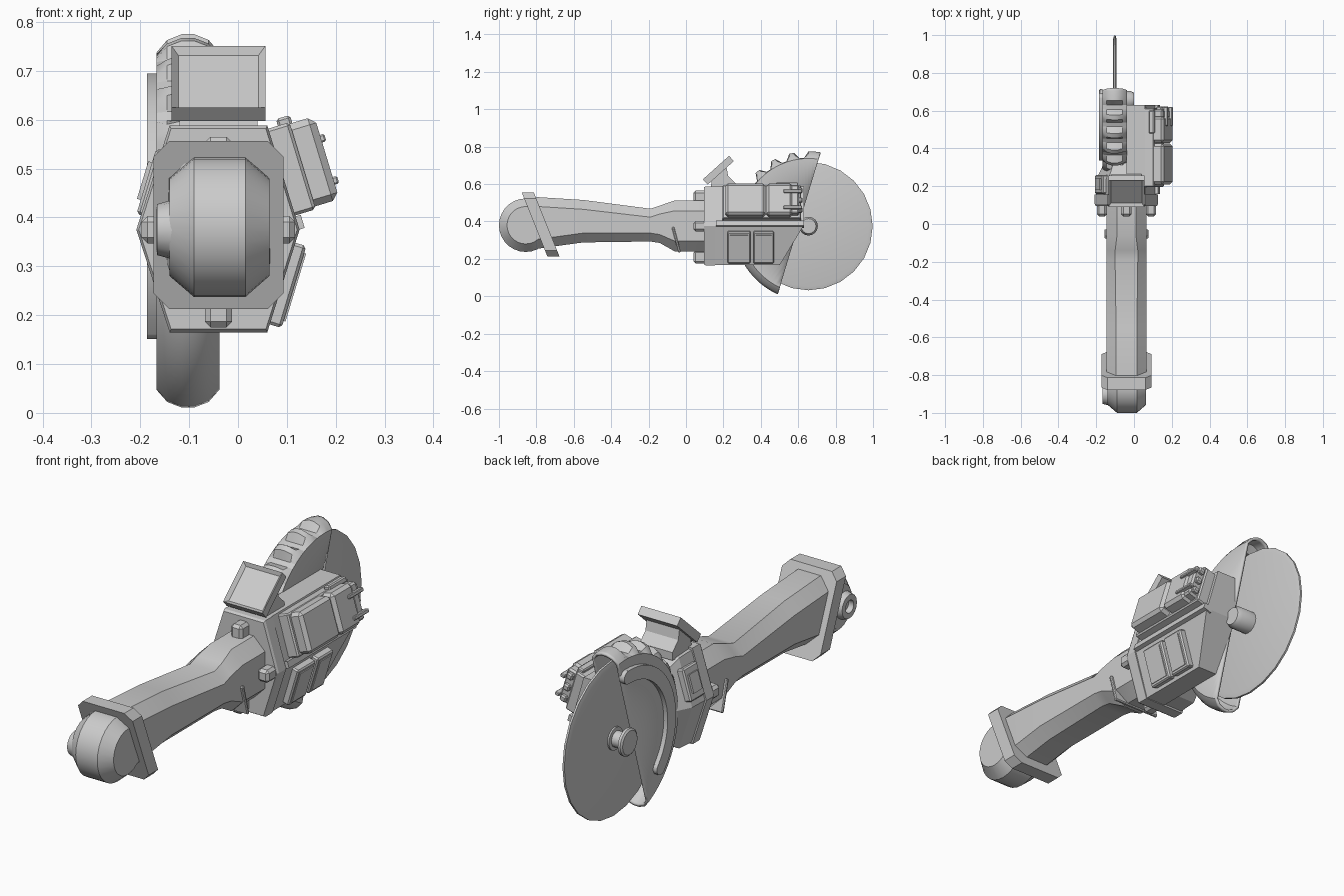
import bpy, bmesh
from math import sin, cos, pi, radians
from mathutils import Vector, Matrix

if "Cube" in bpy.data.objects:
    bpy.data.objects.remove(bpy.data.objects["Cube"])

CX, CZ = -0.04, 0.375          # axis of handle and collar
DY, DZ = 0.655, 0.375          # disc centre


def finish(name, bm, smooth=False):
    bmesh.ops.recalc_face_normals(bm, faces=bm.faces)
    me = bpy.data.meshes.new(name)
    bm.to_mesh(me)
    bm.free()
    ob = bpy.data.objects.new(name, me)
    bpy.context.collection.objects.link(ob)
    if smooth:
        bpy.ops.object.select_all(action='DESELECT')
        ob.select_set(True)
        bpy.context.view_layer.objects.active = ob
        bpy.ops.object.shade_smooth_by_angle(angle=radians(28))
    return ob


def loft_bm(rings):
    bm = bmesh.new()
    vs = [[bm.verts.new(p) for p in r] for r in rings]
    n = len(vs[0])
    for a, b in zip(vs, vs[1:]):
        for i in range(n):
            j = (i + 1) % n
            bm.faces.new((a[i], a[j], b[j], b[i]))
    bm.faces.new(vs[0])
    bm.faces.new(vs[-1])
    return bm


def loft(name, rings, smooth=False):
    return finish(name, loft_bm(rings), smooth)


def prism_x(name, yz, x0, x1):
    return loft(name, [[(x, y, z) for y, z in yz] for x in (x0, x1)])


def lathe_rings(prof, cy, cz, n, rfun=lambda r, a: r):
    ang = [2 * pi * i / n for i in range(n)]
    return [[(x, cy + rfun(r, a) * cos(a), cz + rfun(r, a) * sin(a)) for a in ang] for x, r in prof]


def lathe(name, prof, cy, cz, n=24):
    return loft(name, lathe_rings(prof, cy, cz, n), True)


def box(name, lo, hi, bevel=0.0, mat=Matrix()):
    bm = bmesh.new()
    bmesh.ops.create_cube(bm, size=1)
    lo, hi = Vector(lo), Vector(hi)
    for v in bm.verts:
        v.co = (lo + hi) / 2 + v.co * (hi - lo)
    if bevel:
        bmesh.ops.bevel(bm, geom=bm.edges[:], offset=bevel, segments=1, affect='EDGES')
    bm.transform(mat)
    return finish(name, bm)


def side_box(name, u, y, n, up=1, right=1, bevel=0.0):
    """Box lying on a sloping body side: u up/down the slope, n outward."""
    ux, uz, nx, nz = -0.29 * right, 0.957 * up, 0.957 * right, 0.29 * up
    m = Matrix(((ux, 0, nx, CX + 0.165 * right), (0, 1, 0, 0), (uz, 0, nz, CZ), (0, 0, 0, 1)))
    return box(name, (u[0], y[0], n[0]), (u[1], y[1], n[1]), bevel, m)


def octagon(y, w, zb, zt, c, tilt=0.0):
    pts = [(-w, zb + c), (-w + c, zb), (w - c, zb), (w, zb + c),
           (w, zt - c), (w - c, zt), (-w + c, zt), (-w, zt - c)]
    return [(CX + x, y + tilt * (z - 0.385), z) for x, z in pts]


def hexagon(y, s=1.0):
    pts = [(-0.1, 0.213), (0.1, 0.213), (0.166, 0), (0.1, -0.21), (-0.1, -0.21), (-0.168, 0)]
    return [(CX + x * s, y, CZ + z * s) for x, z in pts]


# Handle
loft("handle", [octagon(*r) for r in (
    (-0.86, 0.1, 0.245, 0.525, 0.045), (-0.79, 0.105, 0.255, 0.53, 0.05),
    (-0.55, 0.105, 0.288, 0.515, 0.05), (-0.19, 0.105, 0.293, 0.468, 0.045),
    (-0.14, 0.105, 0.285, 0.485, 0.045), (-0.06, 0.105, 0.24, 0.512, 0.055),
    (0.12, 0.105, 0.24, 0.512, 0.055))], True)
lathe("handle_end_cap", [(-0.14, 0.1), (-0.09, 0.143), (0.015, 0.143), (0.064, 0.1)], -0.857, 0.38, 28)
lathe("cap_ring", [(-0.13, 0.062), (-0.166, 0.052), (-0.167, 0.028), (-0.143, 0.026)], -0.9, 0.375, 16)
loft("slanted_plate", [octagon(y, 0.133, 0.213, 0.556, 0.032, -0.4) for y in (-0.81, -0.745)])

# Strap under the handle
box("handle_strap", (-0.157, -0.007, -0.07), (0.077, 0.007, 0.07), 0.004,
    Matrix.Translation((0, -0.052, 0.302)) @ Matrix.Rotation(radians(15), 4, 'X'))

# Collar and its four bolts
loft("collar", [hexagon(0.095, 0.97), hexagon(0.105), hexagon(0.155)])
for i, (x, z) in enumerate(((0, 0.155), (0, -0.165), (0.13, 0), (-0.13, 0))):
    h, v = (0.028, 0.035) if x == 0 else (0.027, 0.028)
    box(f"collar_bolt_{i}", (CX + x - h, 0.04, CZ + z - v), (CX + x + h, 0.12, CZ + z + v), 0.012)

# Main body beside the disc, rear corner cut away
half = [(-0.04, 0.588), (0.057, 0.588), (0.119, 0.375), (0.057, 0.168), (-0.04, 0.168)]
bm = loft_bm([[(x, y, z) for x, z in half] for y in (0.15, 0.63)])
cut = bmesh.ops.bisect_plane(bm, geom=bm.verts[:] + bm.edges[:] + bm.faces[:],
                             plane_co=(0, 0.63, 0.38), plane_no=(0, 0.215, -0.13), clear_outer=True)
bmesh.ops.holes_fill(bm, edges=[e for e in cut['geom_cut'] if isinstance(e, bmesh.types.BMEdge)])
finish("motor_body", bm)
loft("body_front_block", [hexagon(0.15, 0.96), hexagon(0.24, 0.94),
                          [(min(x, 0.05) * 0.85, y, CZ + (z - CZ) * 0.8) for x, y, z in hexagon(0.33, 0.85)]])

# Battery box on the upper right slope
side_box("battery_base", (0.03, 0.216), (0.195, 0.615), (-0.02, 0.045), bevel=0.006)
side_box("battery_front", (0.036, 0.213), (0.21, 0.425), (0.02, 0.097), bevel=0.014)
side_box("battery_rear", (0.036, 0.213), (0.43, 0.57), (0.02, 0.097), bevel=0.014)
side_box("battery_latch", (0.045, 0.205), (0.56, 0.605), (0.02, 0.09), bevel=0.008)
for i, u in enumerate((0.07, 0.125, 0.18)):
    side_box(f"battery_knob_{i}", (u - 0.014, u + 0.014), (0.59, 0.622), (0.05, 0.08), bevel=0.006)
for i, u in enumerate((0.075, 0.165)):
    side_box(f"latch_nub_{i}", (u - 0.008, u + 0.008), (0.52, 0.62), (0.085, 0.106), bevel=0.003)
side_box("battery_top_clip", (0.205, 0.23), (0.48, 0.6), (0.02, 0.05), bevel=0.005)
side_box("side_rail", (0.0, 0.028), (0.16, 0.63), (-0.03, 0.012))

# Panels on the lower right and upper left slopes
for i, y in enumerate(((0.222, 0.345), (0.36, 0.47))):
    side_box(f"lower_panel_{i}", (0.028, 0.203), y, (-0.02, 0.024), up=-1, bevel=0.006)
    side_box(f"lower_panel_pad_{i}", (0.043, 0.188), (y[0] + 0.014, y[1] - 0.014), (0, 0.028), up=-1)
side_box("left_panel", (0.03, 0.17), (0.16, 0.26), (-0.03, 0.012), right=-1, bevel=0.006)
side_box("left_panel_pad", (0.06, 0.14), (0.18, 0.24), (-0.03, 0.02), right=-1)

# Display screen with a sunken face
bm = bmesh.new()
bmesh.ops.create_cube(bm, size=1)
bm.transform(Matrix.Diagonal((0.192, 0.188, 0.038, 1)))
bm.normal_update()
top = max(bm.faces, key=lambda f: f.normal.z)
bmesh.ops.inset_region(bm, faces=[top], thickness=0.02)
bmesh.ops.translate(bm, verts=top.verts[:], vec=(0, 0, -0.014))
bm.transform(Matrix.Translation((CX, 0.173, 0.674)) @ Matrix.Rotation(radians(42), 4, 'X'))
finish("display", bm)
prism_x("display_stem", [(0.14, 0.63), (0.215, 0.70), (0.225, 0.645), (0.265, 0.605),
                         (0.265, 0.57), (0.13, 0.57)], -0.12, 0.04)

# Cutting disc and hub
lathe("cutting_disc", [(-0.111, 0.323), (-0.106, 0.343), (-0.097, 0.343), (-0.092, 0.323)], DY, DZ, 24)
lathe("hub", [(-0.186, 0.052), (-0.18, 0.06), (-0.168, 0.06), (-0.166, 0.035), (-0.12, 0.035),
              (-0.118, 0.05), (-0.02, 0.05), (0.0, 0.04)], DY, DZ, 16)


# Disc guard: hollow shell with a notched rim, cut off along a chord
def notched(r, a):
    k = round(a / (2 * pi) * 96)
    return min(r, 0.366) if 25 <= k <= 41 and k % 4 in (1, 2) else r


prof = [(-0.167, 0.02), (-0.167, 0.362), (-0.145, 0.388), (-0.115, 0.4), (-0.09, 0.4),
        (-0.06, 0.388), (-0.038, 0.362), (-0.038, 0.02)]
bm = loft_bm(lathe_rings(prof, DY, DZ, 96, notched))
bmesh.ops.bisect_plane(bm, geom=bm.verts[:] + bm.edges[:] + bm.faces[:], plane_co=(0, 0.605, 0.39),
                       plane_no=(0, 0.957, -0.29), clear_outer=True)
guard = finish("disc_guard", bm, True)
mod = guard.modifiers.new("wall", 'SOLIDIFY')
mod.thickness, mod.offset = 0.012, -1

# Raised arc on the left of the guard, with round ends
arc = [radians(88 + 134 * i / 20) for i in range(21)]
loft("guard_arc", [[(x, DY + r * cos(a), DZ + r * sin(a)) for x, r in
                    ((-0.16, 0.262), (-0.186, 0.262), (-0.186, 0.32), (-0.16, 0.32))] for a in arc], True)
for i, a in enumerate((arc[0], arc[-1])):
    lathe(f"guard_arc_end_{i}", [(-0.16, 0.029), (-0.186, 0.029)],
          DY + 0.291 * cos(a), DZ + 0.291 * sin(a), 16)
